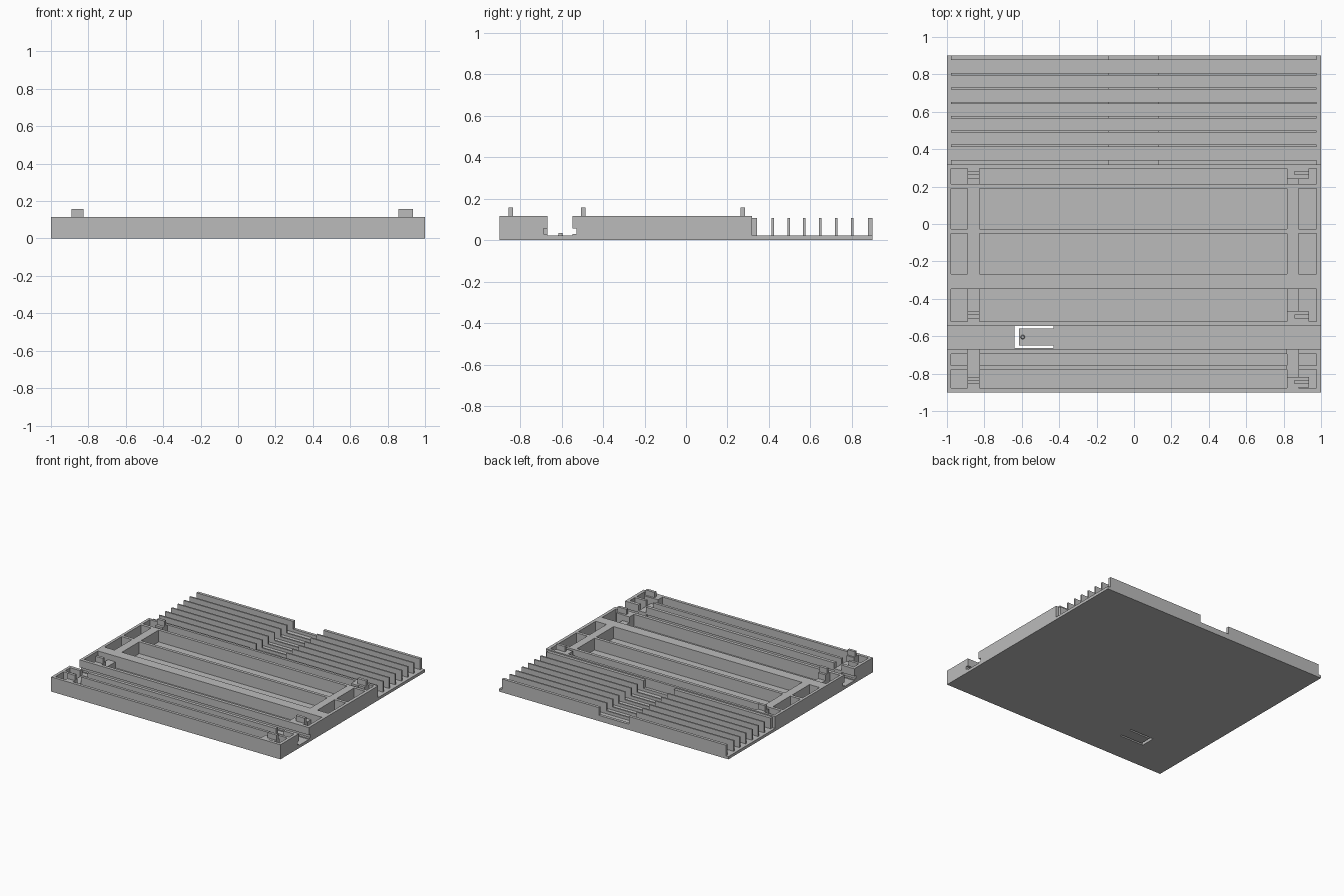
import bpy, bmesh
from mathutils import Vector

if "Cube" in bpy.data.objects:
    bpy.data.objects.remove(bpy.data.objects["Cube"], do_unlink=True)

GREY = (0.5, 0.5, 0.5, 1)
mat = bpy.data.materials.new("plain grey plastic")
mat.use_nodes = True
mat.diffuse_color = GREY
mat.node_tree.nodes["Principled BSDF"].inputs["Base Color"].default_value = GREY

FLOOR, TOP, FIN_TOP, LOW, PEG_TOP = 0.022, 0.115, 0.106, 0.07, 0.157
LEFT, RIGHT = -0.978, 0.975                 # inner faces of the side walls
BARS = ((-0.89, -0.825), (0.818, 0.88))     # x ranges of the lengthwise bars


def finish(name, bm):
    bmesh.ops.recalc_face_normals(bm, faces=bm.faces)
    mesh = bpy.data.meshes.new(name)
    bm.to_mesh(mesh)
    bm.free()
    mesh.materials.append(mat)
    obj = bpy.data.objects.new(name, mesh)
    bpy.context.collection.objects.link(obj)
    return obj


def add_prism(bm, points, move):
    """Extrude a closed outline of 3D points along a vector."""
    face = bm.faces.new([bm.verts.new(p) for p in points])
    out = bmesh.ops.extrude_face_region(bm, geom=[face])["geom"]
    bmesh.ops.translate(bm, vec=Vector(move),
                        verts=[v for v in out if isinstance(v, bmesh.types.BMVert)])


def add_box(bm, x, y, z):
    outline = [(x[0], y[0], z[0]), (x[1], y[0], z[0]), (x[1], y[1], z[0]), (x[0], y[1], z[0])]
    add_prism(bm, outline, (0, 0, z[1] - z[0]))


def boxes(name, items):
    bm = bmesh.new()
    for item in items:
        add_box(bm, *item)
    return finish(name, bm)


# Base plate with a U-shaped slit that frees a spring tongue
plate = boxes("base_plate", [((-1, 1), (-0.9, 0.9), (0, FLOOR))])
bm = bmesh.new()
slit = [(-0.43, -0.663), (-0.638, -0.663), (-0.638, -0.546), (-0.43, -0.546),
        (-0.43, -0.56), (-0.614, -0.56), (-0.614, -0.649), (-0.43, -0.649)]
add_prism(bm, [(x, y, -0.05) for x, y in slit], (0, 0, 0.15))
cutter = finish("slit_cutter", bm)
cutter.hide_render = True
cut = plate.modifiers.new("slit", "BOOLEAN")
cut.object, cut.operation, cut.solver = cutter, "DIFFERENCE", "EXACT"
bpy.context.view_layer.objects.active = plate
bpy.ops.object.modifier_apply(modifier="slit")
bpy.data.objects.remove(cutter, do_unlink=True)

# Small catch on the tongue
bm = bmesh.new()
bmesh.ops.create_cone(bm, cap_ends=True, segments=12, radius1=0.012, radius2=0.008, depth=0.014)
bmesh.ops.translate(bm, verts=bm.verts, vec=(-0.595, -0.605, FLOOR + 0.006))
finish("tongue_catch", bm)

# Outer walls, leaving the channel open at both sides
FULL = (FLOOR, TOP)
walls = [((-1, 1), (-0.9, -0.877), FULL), ((-1, 1), (0.298, 0.318), FULL)]
for x in ((-1, LEFT), (RIGHT, 1)):
    walls += [(x, (-0.9, -0.693), FULL), (x, (-0.521, 0.318), FULL)]
boxes("outer_walls", walls)

# Grooved rails on both sides of the sliding channel
segments = {"rear": [(-1, 1)],
            "front": [(-1, BARS[0][0]), (BARS[0][1], BARS[1][0]), (BARS[1][1], 1)]}
for side, sign in (("rear", 1), ("front", -1)):
    profile = [(0.061, FLOOR), (0.061, 0.03), (0.08, 0.03), (0.08, 0.056),
               (0.061, 0.056), (0.061, TOP), (0.087, TOP), (0.087, FLOOR)]
    bm = bmesh.new()
    for x0, x1 in segments[side]:
        add_prism(bm, [(x0, -0.607 + sign * y, z) for y, z in profile], (x1 - x0, 0, 0))
    finish(side + "_channel_rail", bm)

# Cross walls between the cells
ribs = [(0.189, 0.213), (-0.052, -0.028), (-0.348, -0.267), (-0.777, -0.756)]
spans = [(LEFT, BARS[0][0]), (BARS[0][1], BARS[1][0]), (BARS[1][1], RIGHT)]
boxes("cross_walls", [(x, y, FULL) for y in ribs for x in spans])

# Lengthwise bars: full height stretches and lowered stretches
high = [(-0.348, 0.213), (0.24, 0.3), (-0.521, -0.465), (-0.88, -0.82)]
low = [(0.213, 0.24), (-0.465, -0.348), (-0.82, -0.668)]
boxes("lengthwise_bars", [(x, y, FULL) for x in BARS for y in high])
boxes("lowered_bars", [(x, y, (FLOOR, LOW)) for x in BARS for y in low])

# Locating pegs, the right-hand ones on side blocks
pegs, blocks = [], []
for y in (0.273, -0.495, -0.844):
    pegs.append(((-0.89, -0.825), (y - 0.011, y + 0.011), (TOP - 0.01, PEG_TOP)))
    pegs.append(((0.858, 0.935), (y - 0.011, y + 0.011), (TOP - 0.01, PEG_TOP)))
    blocks.append(((0.858, 0.935), (y - 0.03, y + 0.026), FULL))
boxes("locating_pegs", pegs)
boxes("peg_blocks", blocks)

# Rack of fins at the back, all lowered in the middle
fins = [(0.318, 0.342), (0.877, 0.9)]
fins += [(0.412 + 0.0765 * i, 0.424 + 0.0765 * i) for i in range(6)]
rack = []
for y in fins:
    rack += [((LEFT, -0.133), y, (FLOOR, FIN_TOP)),
             ((-0.133, 0.13), y, (FLOOR, 0.045)),
             ((0.13, RIGHT), y, (FLOOR, FIN_TOP))]
boxes("rack_fins", rack)
